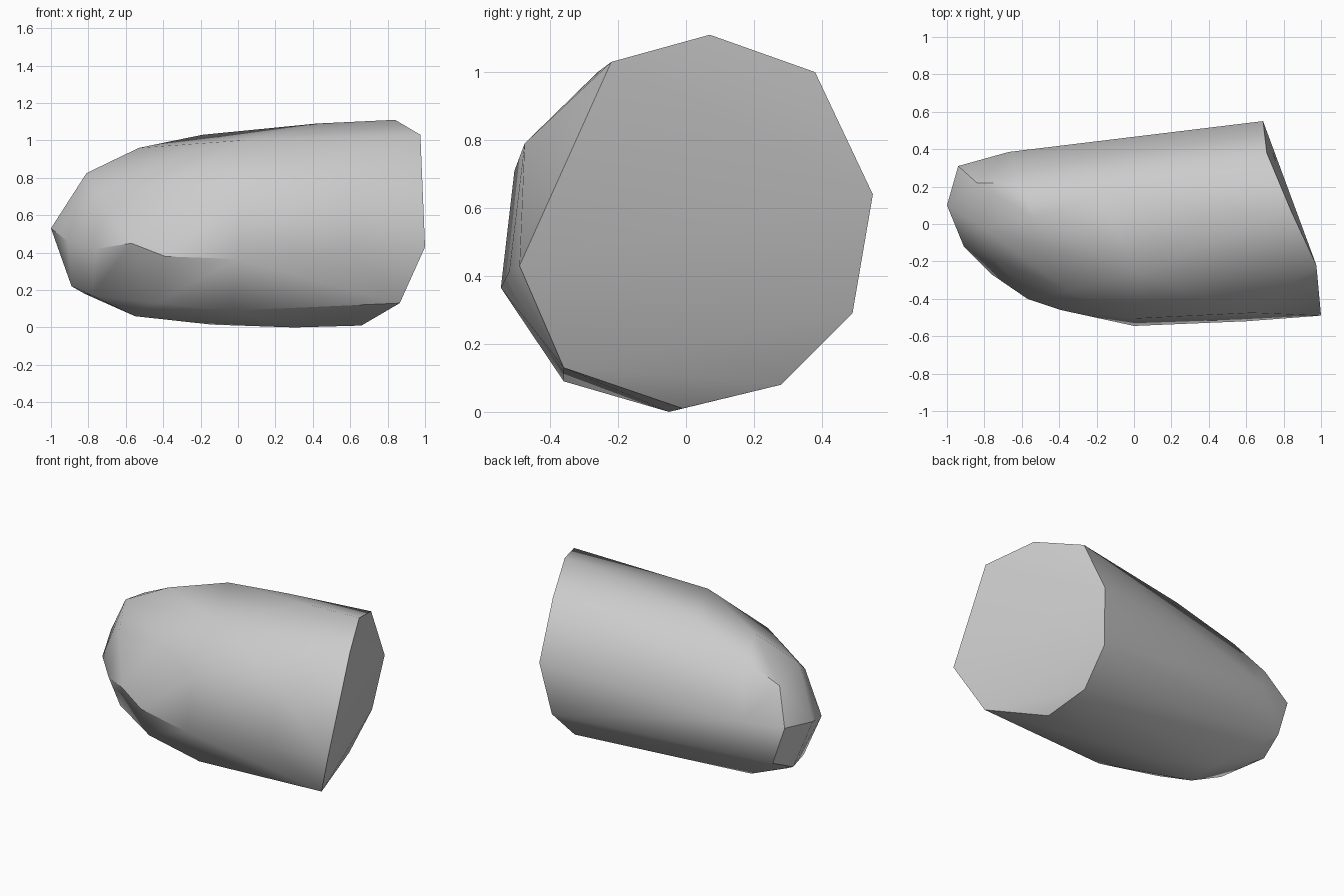
import bpy
import bmesh
import math

default_cube = bpy.data.objects.get("Cube")
if default_cube:
    bpy.data.objects.remove(default_cube, do_unlink=True)


def flat_material(name, colour):
    material = bpy.data.materials.new(name)
    material.use_nodes = True
    material.diffuse_color = colour
    shader = next(node for node in material.node_tree.nodes if node.type == "BSDF_PRINCIPLED")
    shader.inputs["Base Color"].default_value = colour
    return material


def convex_part(name, profiles, material):
    """Wrap a tight convex skin around the given profiles."""
    mesh = bpy.data.meshes.new(name)
    part = bpy.data.objects.new(name, mesh)
    bpy.context.collection.objects.link(part)
    bm = bmesh.new()
    for profile in profiles:
        for corner in profile:
            bm.verts.new(corner)
    bmesh.ops.convex_hull(bm, input=bm.verts[:])
    # Drop any profile corner that ended up inside the skin
    loose = [vert for vert in bm.verts if not vert.link_faces]
    bmesh.ops.delete(bm, geom=loose, context="VERTS")
    bmesh.ops.recalc_face_normals(bm, faces=bm.faces[:])
    bm.to_mesh(mesh)
    bm.free()
    mesh.materials.append(material)
    return part


# Nine-sided slanted base
base_rim = [
    (1, -.49, .43), (.975, -.22, 1.03), (.84, .07, 1.11),
    (.71, .38, 1), (.69, .55, .64), (.64, .49, .29),
    (.62, .28, .08), (.66, -.01, .01), (.865, -.36, .13),
]

# Rounded front flank
front_flank = [
    (.6, -.52, .415), (0, -.545, .365), (-.39, -.46, .38),
    (-.57, -.4, .45), (-.76, -.27, .42), (-.91, -.12, .46),
    (.63, -.475, .79), (.02, -.505, .71), (-.74, -.19, .7),
    (-.35, -.36, .8),
]

# Crown running along the top
crown = [
    (.42, .08, 1.09), (.02, -.26, 1), (-.19, .17, 1.03),
    (-.53, .03, .96), (-.6, .22, .87), (.2, .23, 1.04),
]

# Keel running along the underside
keel = [
    (.3, -.05, 0), (-.14, 0, .015), (-.55, .1, .065),
    (-.55, -.12, .06), (-.03, -.36, .09), (-.44, -.3, .13),
    (-.78, -.12, .17),
]

# Faceted nose and the back corner beside it
nose = [
    (-1, .1, .53), (-.81, -.02, .825), (-.84, .22, .77),
    (-.94, .31, .55), (-.86, .32, .3), (-.89, .15, .22),
    (-.82, .12, .18), (-.67, .385, .55),
]

stone_grey = flat_material("stone grey", (.6, .6, .6, 1))
rock = convex_part("rounded_rock", [base_rim, front_flank, crown, keel, nose], stone_grey)

# Smooth body with crisp facets
bpy.ops.object.select_all(action="DESELECT")
rock.select_set(True)
bpy.context.view_layer.objects.active = rock
bpy.ops.object.shade_smooth_by_angle(angle=math.radians(36))
